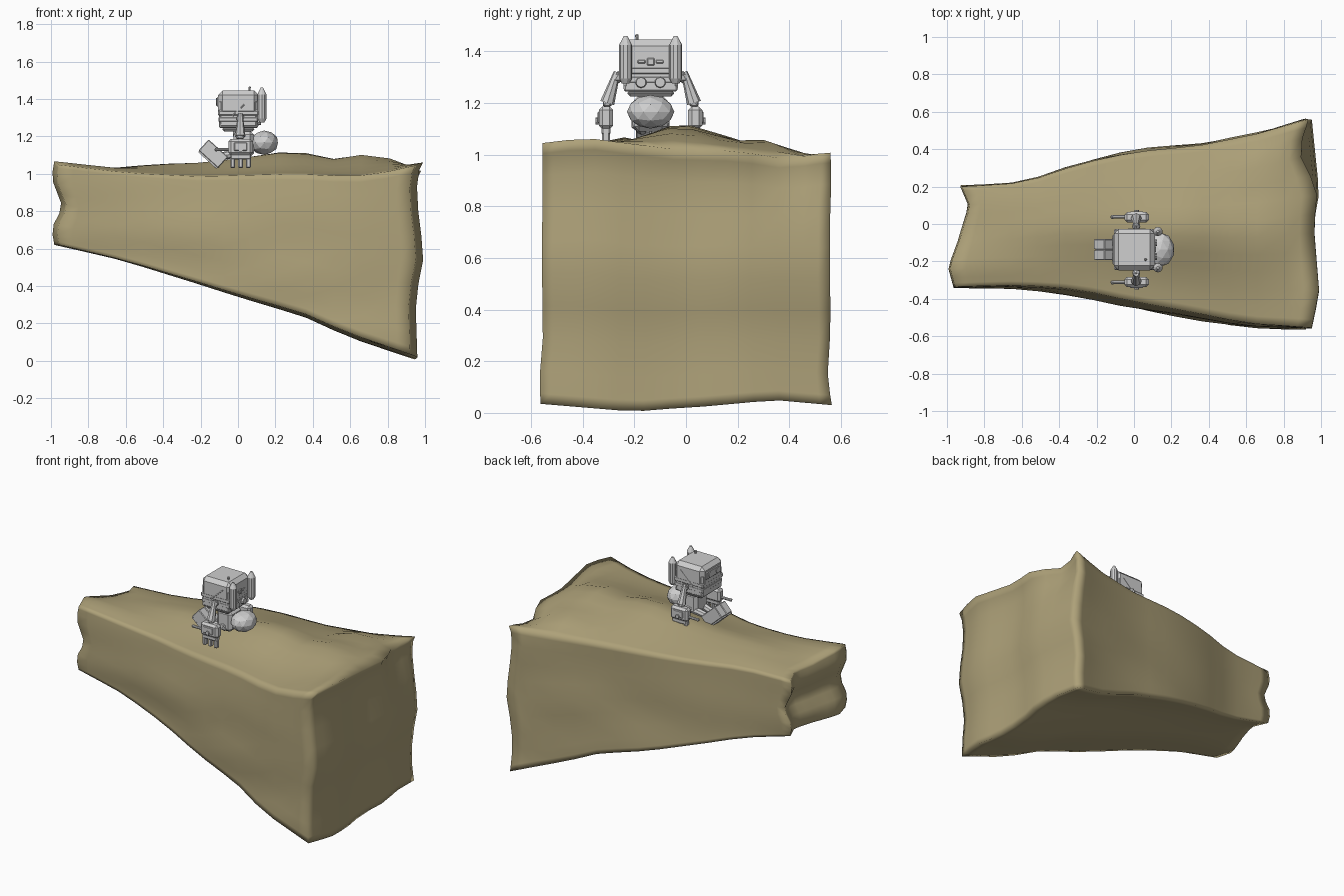
import bpy, bmesh, math
from mathutils import Vector, Matrix, noise

if "Cube" in bpy.data.objects:
    bpy.data.objects.remove(bpy.data.objects["Cube"])


def material(name, rgb):
    m = bpy.data.materials.new(name)
    m.diffuse_color = (*rgb, 1)
    m.use_nodes = True
    m.node_tree.nodes["Principled BSDF"].inputs["Base Color"].default_value = m.diffuse_color
    return m


ROCK = material("ochre_rock", (0.42, 0.355, 0.19))
GREY = material("machine_grey", (0.62, 0.62, 0.62))


def finish(bm, name, mat, smooth=False):
    bmesh.ops.recalc_face_normals(bm, faces=bm.faces)
    me = bpy.data.meshes.new(name)
    for f in bm.faces:
        f.smooth = smooth
    bm.to_mesh(me)
    bm.free()
    me.materials.append(mat)
    ob = bpy.data.objects.new(name, me)
    bpy.context.collection.objects.link(ob)
    return ob


def interp(t, pts):
    if t <= pts[0][0]:
        return pts[0][1]
    for (a, p), (b, q) in zip(pts, pts[1:]):
        if t <= b:
            return p + (q - p) * (t - a) / (b - a)
    return pts[-1][1]


# ---- Rock: tapered block, a lattice shell shaped by edge profiles ----
BOTTOM = [(-.97, .625), (-.6, .53), (-.2, .405), (0, .34), (.35, .235), (.6, .12), (.95, .005)]
FRONT = [(-.97, -.335), (-.6, -.345), (-.3, -.38), (0, -.45), (.3, -.5), (.6, -.55), (.95, -.555)]
BACK = [(-.93, .2), (-.6, .22), (-.47, .26), (-.3, .32), (0, .385), (.35, .42), (.65, .48), (.95, .56)]
TOP_F = [(-.97, 1.05), (-.6, 1.005), (-.2, .985), (.3, 1.0), (.6, .985), (.75, 1.0), (.95, 1.045)]
TOP_M = [(-.97, 1.02), (-.6, 1.035), (-.45, 1.055), (-.2, 1.065), (0, 1.09), (.3, 1.138),
         (.5, 1.085), (.6, 1.115), (.75, 1.11), (.95, 1.02)]
TOP_B = [(-.97, .99), (-.45, 1.0), (0, 1.0), (.35, .985), (.7, .985), (.95, 1.01)]
UNDER = [(0, .03), (.33, 0), (.55, .02), (.8, .045), (1, .025)]
LEFT_Y = [(0, -.97), (.2, -1.0), (.45, -.95), (.8, -.89), (1, -.935)]
LEFT_Z = [(0, .015), (.2, 0), (.45, .06), (.8, 0), (1, .015)]
RIGHT_Y = [(0, .955), (.17, .995), (.5, .965), (.66, .995), (1, .955)]
RIGHT_Z = [(0, -.035), (.3, -.045), (.52, 0), (.75, -.03), (.93, -.04), (1, -.005)]


def rock_point(u, v, w):
    x = -.95 + 1.9 * u
    f, b = interp(x, FRONT), interp(x, BACK)
    y = f + (b - f) * v
    lo, mid, hi = interp(x, TOP_F), interp(x, TOP_M), interp(x, TOP_B)
    # ridge along the middle, gentle fall to the back
    top = interp(y, [(f, lo), (f * .7, lo + .02), (-.04, mid), (.12 + .05 * u, hi + .6 * (mid - hi)), (b, hi)])
    top += .04 * math.exp(-((x - .72) / .15) ** 2 - ((y - .33) / .08) ** 2)
    top -= .03 * math.exp(-((x - .95) / .12) ** 2 - ((y - .37) / .12) ** 2)
    base = interp(x, BOTTOM) + interp(v, UNDER) * u
    z = base + (top - base) * w
    # front side leans outward below its top edge
    y += .035 * max(0, w - .6) / .4 * (1 - v) * math.sin(math.pi * u)
    # uneven end faces
    el, er = max(0, 1 - u * 6), max(0, u * 6 - 5)
    x += el * (interp(v, LEFT_Y) + interp(w, LEFT_Z) + .95)
    x += er * (interp(v, RIGHT_Y) + interp(w, RIGHT_Z) - .95)
    x -= er * .08 * max(0, w - .75) * 4 * math.exp(-((v - .84) / .13) ** 2)
    # broad dents on front and back
    n = noise.noise(Vector((x * 1.6, y * 2, z * 4.5)))
    y += .025 * n * (1 - w * w) * (1 if v < .5 else -1)
    return Vector((x, min(.565, max(-.565, y)), max(0, z)))


def params(n):
    return [0, .04] + [i / n for i in range(1, n)] + [.96, 1]


grid = [params(13), params(11), params(8)]
bm = bmesh.new()
cache = {}


def lattice(idx):
    if idx not in cache:
        cache[idx] = bm.verts.new(rock_point(*(grid[k][idx[k]] for k in range(3))))
    return cache[idx]


for axis in range(3):
    a, c = [k for k in range(3) if k != axis]
    for side in (0, len(grid[axis]) - 1):
        for i in range(len(grid[a]) - 1):
            for j in range(len(grid[c]) - 1):
                quad = []
                for di, dj in ((0, 0), (1, 0), (1, 1), (0, 1)):
                    idx = [0, 0, 0]
                    idx[axis], idx[a], idx[c] = side, i + di, j + dj
                    quad.append(lattice(tuple(idx)))
                bm.faces.new(quad)
finish(bm, "rock_ledge", ROCK, True)

# ---- Robot helpers (y is measured from the robot's mid plane) ----
YC = -.137


def box(name, c, size, bevel=0, tilt=0):
    bm = bmesh.new()
    bmesh.ops.create_cube(bm, size=1)
    bmesh.ops.scale(bm, vec=size, verts=bm.verts)
    if bevel:
        bmesh.ops.bevel(bm, geom=list(bm.edges), offset=bevel, segments=1, affect='EDGES')
    m = Matrix.Translation((c[0], c[1] + YC, c[2])) @ Matrix.Rotation(tilt, 4, 'Y')
    bm.transform(m)
    return finish(bm, name, GREY)


def rod(name, p, q, r1, r2=None, sides=10):
    p, q = Vector(p), Vector(q)
    bm = bmesh.new()
    bmesh.ops.create_cone(bm, cap_ends=True, segments=sides, radius1=r1,
                          radius2=r1 if r2 is None else r2, depth=(q - p).length)
    rot = (q - p).to_track_quat('Z', 'Y').to_matrix().to_4x4()
    bm.transform(Matrix.Translation((p + q) / 2 + Vector((0, YC, 0))) @ rot)
    return finish(bm, name, GREY)


def ball(name, c, size, detail=2):
    bm = bmesh.new()
    bmesh.ops.create_icosphere(bm, subdivisions=detail, radius=1)
    bm.transform(Matrix.Translation((c[0], c[1] + YC, c[2])) @ Matrix.Diagonal((*size, 1)))
    return finish(bm, name, GREY)


# ---- Head: chamfered box with bands and a tapered underside ----
box("head_shell", (.002, 0, 1.378), (.218, .222, .135), .025)
box("head_core", (.002, 0, 1.32), (.208, .212, .15), .012)
for i, (z, h) in enumerate(((1.325, .03), (1.29, .03), (1.258, .026))):
    box(f"head_band_{i}", (.002, 0, z), (.216 - .004 * i, .22 - .006 * i, h), .006)
box("head_underside", (.002, 0, 1.238), (.17, .18, .024), .01)
box("visor", (-.108, 0, 1.385), (.012, .16, .05), .004)
box("rear_latch", (.108, 0, 1.36), (.02, .03, .03), .004)
for s in (-1, 1):
    box("rear_clip", (.108, s * .035, 1.36), (.014, .03, .014), .003)
rod("antenna", (.062, -.053, 1.43), (.062, -.053, 1.458), .006)
ball("antenna_tip", (.062, -.053, 1.46), (.008, .008, .008), 1)

# ---- Torso and rounded low-poly rear ----
box("torso", (.03, 0, 1.16), (.11, .13, .14), .02)
rod("neck", (.02, 0, 1.2), (.02, 0, 1.25), .05)
ball("rounded_rear", (.14, 0, 1.166), (.077, .092, .065), 2)

# ---- Paired parts ----
for s, side in ((-1, "right"), (1, "left")):
    # back canisters with pointed caps
    y = s * .097
    rod(f"{side}_canister", (.128, y, 1.295), (.128, y, 1.425), .025)
    rod(f"{side}_canister_cap", (.128, y, 1.425), (.128, y, 1.46), .025, .007)
    rod(f"{side}_canister_nozzle", (.128, y, 1.275), (.128, y, 1.295), .014, .025)
    rod(f"{side}_rear_port", (.1, s * .037, 1.28), (.122, s * .037, 1.28), .023, .019)
    rod(f"{side}_eye", (-.105, s * .04, 1.385), (-.118, s * .04, 1.385), .02)
    rod(f"{side}_side_lever", (-.03, s * .108, 1.31), (.06, s * .108, 1.395), .005, sides=6)
    # arm: shoulder, upper arm, elbow, forearm, hand
    ball(f"{side}_shoulder", (.012, s * .125, 1.3), (.024, .024, .024), 1)
    rod(f"{side}_upper_arm", (.012, s * .13, 1.32), (.012, s * .168, 1.2), .013, .028, 8)
    ball(f"{side}_elbow", (.012, s * .168, 1.2), (.027, .02, .022), 1)
    box(f"{side}_forearm", (.014, s * .173, 1.143), (.13, .055, .088), .014)
    box(f"{side}_forearm_plate", (.014, s * .199, 1.145), (.07, .012, .045), .004)
    rod(f"{side}_arm_knob", (.014, s * .2, 1.13), (.014, s * .213, 1.13), .013)
    rod(f"{side}_thumb", (-.04, s * .175, 1.13), (-.112, s * .175, 1.13), .009, sides=8)
    ball(f"{side}_thumb_tip", (-.115, s * .175, 1.13), (.012, .013, .012), 1)
    box(f"{side}_palm", (.014, s * .173, 1.092), (.11, .036, .03), .006)
    for i in (-1, 0, 1):
        box(f"{side}_finger_{i + 2}", (.014 + i * .042, s * .173, 1.063), (.026, .03, .066), .006)
    # seated legs with raised block feet
    rod(f"{side}_leg", (.03, s * .045, 1.12), (-.1, s * .03, 1.09), .026, .02, 8)
    ball(f"{side}_hip", (.03, s * .05, 1.12), (.032, .028, .032), 1)
    box(f"{side}_foot", (-.132, s * .0285, 1.107), (.14, .056, .08), .004, math.atan2(.095, .105))
    box(f"{side}_sole", (-.161, s * .0285, 1.075), (.13, .05, .01), 0, math.atan2(.095, .105))
